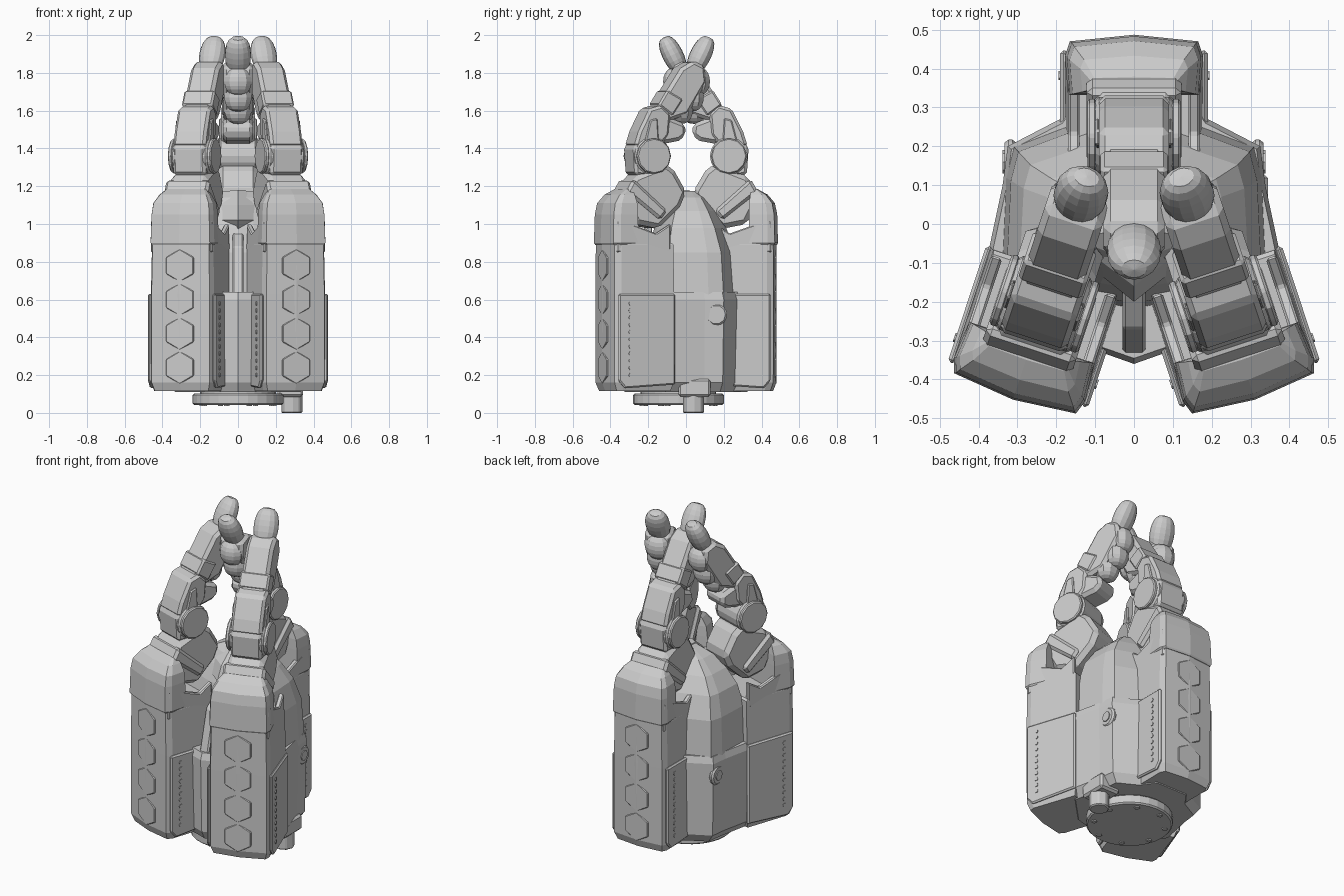
import bpy, bmesh, math
from mathutils import Matrix, Vector

if "Cube" in bpy.data.objects:
    bpy.data.objects.remove(bpy.data.objects["Cube"])


def finish(bm, name, M=Matrix(), bevel=0.0):
    bmesh.ops.recalc_face_normals(bm, faces=bm.faces)
    me = bpy.data.meshes.new(name)
    bm.to_mesh(me)
    bm.free()
    ob = bpy.data.objects.new(name, me)
    ob.matrix_world = M
    bpy.context.collection.objects.link(ob)
    if bevel:
        b = ob.modifiers.new("bevel", 'BEVEL')
        b.width, b.segments, b.limit_method = bevel, 1, 'ANGLE'
    return ob


def loft(name, rings, M=Matrix(), bevel=0.0):
    """Skin a stack of equal-length vertex rings and cap both ends."""
    bm = bmesh.new()
    vs = [[bm.verts.new(p) for p in r] for r in rings]
    n = len(vs[0])
    for a, b in zip(vs, vs[1:]):
        for i in range(n):
            bm.faces.new((a[i], a[(i + 1) % n], b[(i + 1) % n], b[i]))
    bm.faces.new(vs[0][::-1])
    bm.faces.new(vs[-1])
    return finish(bm, name, M, bevel)


def profile(name, rz, x0, x1, M, bevel=0.015):
    """Side profile in (outward distance, height), extruded across x."""
    return loft(name, [[(x, -r, z) for r, z in rz] for x in (x0, x1)], M, bevel)


def stack(name, pts, levels, M=Matrix(), pivot=(0, 0), bevel=0.0):
    """Plan outline scaled about a pivot at each (height, sx, sy)."""
    px, py = pivot
    return loft(name, [[(px + (x - px) * sx, py + (y - py) * sy, z) for x, y in pts]
                       for z, sx, sy in levels], M, bevel)


def cylinder(name, c, axis, r, depth, M=Matrix(), sides=16, bevel=0.0):
    bm = bmesh.new()
    rot = Vector((0, 0, 1)).rotation_difference(Vector(axis)).to_matrix().to_4x4()
    bmesh.ops.create_cone(bm, cap_ends=True, segments=sides, radius1=r, radius2=r,
                          depth=depth, matrix=Matrix.Translation(c) @ rot)
    return finish(bm, name, M, bevel)


def ball(name, c, size, tilt, M, seg=14, power=1.0):
    """Ellipsoid; power below 1 fattens it towards a capsule."""
    bm = bmesh.new()
    bmesh.ops.create_uvsphere(bm, u_segments=seg, v_segments=10, radius=1)
    for v in bm.verts:
        r = v.co.xy.length
        if r > 1e-4:
            v.co.xy *= r ** (power - 1)
    bm.transform(Matrix.Translation(c) @ Matrix.Rotation(tilt, 4, 'X') @ Matrix.Diagonal((*size, 1)))
    return finish(bm, name, M)


def mirror(half):
    return half + [(-x, y) for x, y in reversed(half) if abs(x) > 1e-6]


def module(tag, M):
    # motor housing with slightly bowed outer face
    sec = mirror([(0, -.492), (.165, -.475), (.18, -.44), (.178, -.14)])
    stack(tag + "_housing", sec, [(.115, .9, .88), (.16, .98, .97), (.63, .98, .98),
          (.89, .95, .97), (.9, .93, .9)], M, (0, -.3))
    for s in (-1, 1):
        # raised side walls above the housing
        profile(tag + "_upper_wall", [(.16, .85), (.46, .85), (.46, 1.02), (.38, 1.0), (.24, .95), (.16, 1.0)],
                s * .14, s * .17, M, .006)
        # lower side plate with a column of rivets
        profile(tag + "_side_plate", [(.14, .15), (.42, .13), (.455, .17), (.455, .63), (.14, .63)],
                s * .17, s * .19, M, .008)
        for i in range(11):
            cylinder(tag + "_rivet", (s * .19, -.39, .2 + i * .038), (1, 0, 0), .012, .008, M, 6)
    # top cap, sloping back to the finger
    cap = mirror([(0, -.495), (.165, -.478), (.178, -.44), (.17, -.34)])
    stack(tag + "_cap", cap, [(.89, .96, .96), (.9, 1, 1), (1.05, .97, .97), (1.11, .93, .88),
          (1.155, .78, .6), (1.185, .62, .2)], M, (0, -.36))
    # hexagonal tiles on the outer face
    for z in (.24, .42, .6, .78):
        cylinder(tag + "_hex_tile", (0, -.481, z), (0, 1, 0), .088, .012, M, 6, .004)

    # finger base block and cradle collar
    profile(tag + "_finger_base", [(.34, 1.25), (.16, 1.32), (.11, 1.28), (.045, 1.17), (.08, 1.09),
            (.2, .975), (.33, 1.0), (.39, 1.12)], -.105, .105, M, .025)
    profile(tag + "_base_collar", [(.39, 1.17), (.35, 1.24), (.16, 1.07), (.2, 1.02)], -.122, .122, M)
    # knuckle drum with hub caps
    cylinder(tag + "_knuckle", (0, -.235, 1.36), (1, 0, 0), .1, .2, M, 18, .01)
    for s in (-1, 1):
        cylinder(tag + "_knuckle_hub", (s * .108, -.235, 1.36), (1, 0, 0), .095, .024, M, 12, .006)
    profile(tag + "_knuckle_guard", [(.33, 1.26), (.34, 1.41), (.3, 1.44), (.24, 1.4), (.25, 1.25)],
            -.09, .09, M)
    # proximal link, its grip pad, and the long middle link
    profile(tag + "_proximal_link", [(.335, 1.41), (.31, 1.49), (.25, 1.61), (.18, 1.63), (.13, 1.58),
            (.14, 1.47), (.2, 1.4)], -.09, .09, M)
    profile(tag + "_proximal_pad", [(.19, 1.42), (.08, 1.44), (.04, 1.47), (.045, 1.53), (.15, 1.57)],
            -.08, .08, M, .02)
    profile(tag + "_middle_link", [(.22, 1.59), (.19, 1.64), (.07, 1.825), (0, 1.865), (-.065, 1.835),
            (-.075, 1.75), (.03, 1.58), (.15, 1.54)], -.078, .078, M, .018)
    profile(tag + "_middle_cover", [(.2, 1.63), (.15, 1.71), (.06, 1.66), (.12, 1.57)], -.086, .086, M, .01)
    for r, z in ((.05, 1.605), (-.01, 1.67), (-.045, 1.755)):
        ball(tag + "_grip_pad", (0, -r, z), (.076, .068, .075), 0, M, 10, .8)
    # rounded fingertip
    ball(tag + "_fingertip", (0, .062, 1.895), (.07, .055, .105), -math.radians(27), M, 14, .65)
    # side strut from knuckle to proximal link
    for s in (-1, 1):
        profile(tag + "_strut", [(.29, 1.4), (.25, 1.55), (.21, 1.56), (.2, 1.4)], s * .085, s * .1, M, .006)


# three finger modules: two angled at the front, one straight at the back
for tag, s in (("right", 1), ("left", -1)):
    module(tag, Matrix.Translation((s * .156, .018, 0)) @ Matrix.Rotation(s * math.radians(18.3), 4, 'Z'))
module("back", Matrix.Translation((0, -.008, 0)) @ Matrix.Rotation(math.pi, 4, 'Z'))

# central body: lower tub, then shoulders rising to the palm
plan = mirror([(0, -.36), (.085, -.33), (.2, -.3), (.385, -.12), (.338, .1), (.325, .2), (.19, .27), (.12, .36)])
stack("lower_body", plan, [(.11, .86, .9), (.16, .97, .97), (.6, 1, 1), (.64, .97, .96)])
shoulder = mirror([(0, -.22), (.1, -.2), (.34, -.1), (.33, .12), (.31, .2), (.18, .25), (.1, .28)])
stack("palm_shoulders", shoulder, [(.6, 1, 1), (.85, .96, .93), (.98, .86, .76), (1.07, .68, .58),
      (1.14, .45, .4), (1.175, .22, .22)])
# keel in the front gap and faceted palm plate
profile("front_keel", [(.34, .6), (.27, .88), (.1, 1.0), (.1, .6)], -.03, .03, Matrix(), .008)
palm = mirror([(0, -.2), (.1, -.12), (.08, .06)])
stack("palm_plate", palm, [(.93, .25, .7), (1.02, 1, 1), (1.1, .85, .8), (1.18, .4, .3)])

# small recessed-looking latch on each flank
for s in (-1, 1):
    cylinder("flank_boss", (s * .318, .16, .52), (1, 0, 0), .06, .03, sides=10, bevel=.01)
    cylinder("flank_button", (s * .332, .16, .52), (1, 0, 0), .03, .012, sides=8)

# mounting flange with bolts, and cable connector underneath
cylinder("mount_flange", (0, -.04, .072), (0, 0, 1), .24, .06, sides=28, bevel=.008)
cylinder("mount_neck", (0, -.04, .11), (0, 0, 1), .2, .06, sides=28)
for i in range(8):
    a = i * math.pi / 4 + .3
    cylinder("flange_bolt", (.2 * math.cos(a), -.04 + .2 * math.sin(a), .041), (0, 0, 1), .016, .01, sides=6)
cylinder("connector_plug", (.285, .04, .055), (0, 0, 1), .058, .11, sides=8, bevel=.006)
stack("connector_block", [(.21, -.04), (.345, -.04), (.345, .13), (.21, .13)],
      [(.085, 1, 1), (.18, 1, 1)], pivot=(.28, .04), bevel=.012)
